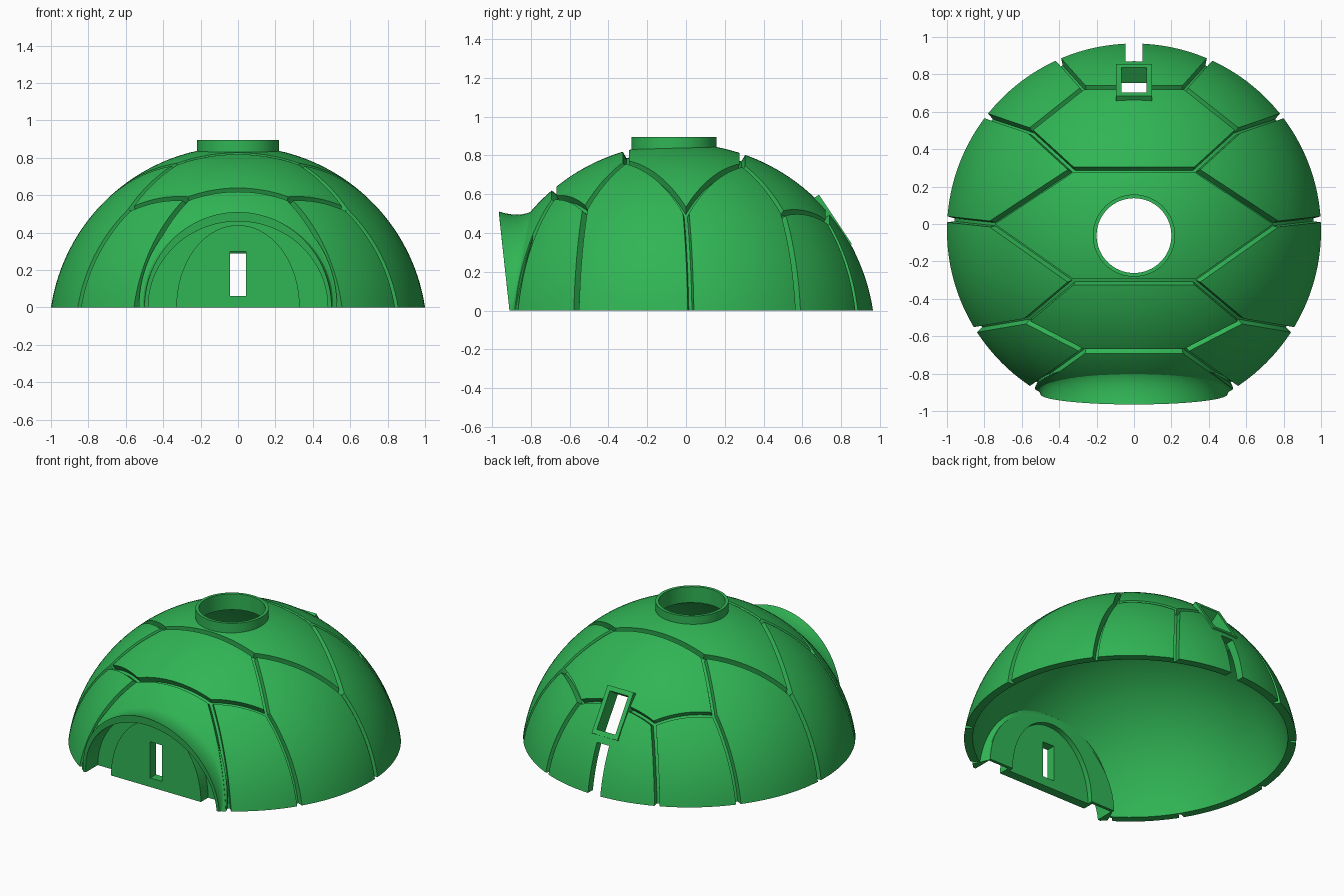
import bpy, bmesh, math
from mathutils import Vector, Matrix

if "Cube" in bpy.data.objects:
    bpy.data.objects.remove(bpy.data.objects["Cube"])

CEN = Vector((0, -0.035, -0.15))   # centre of the dome's sphere
R = 1.0112                         # outer radius
RI = 0.96                          # inner radius

green = bpy.data.materials.new("shell_green")
green.diffuse_color = (0.03, 0.46, 0.09, 1)
green.use_nodes = True
green.node_tree.nodes["Principled BSDF"].inputs["Base Color"].default_value = green.diffuse_color


def finish(name, bm):
    bmesh.ops.recalc_face_normals(bm, faces=bm.faces)
    me = bpy.data.meshes.new(name)
    bm.to_mesh(me)
    bm.free()
    me.materials.append(green)
    ob = bpy.data.objects.new(name, me)
    bpy.context.collection.objects.link(ob)
    return ob


def loft(name, rings, closed_path=False):
    """Skin a list of closed cross-sections; cap the ends of an open path."""
    bm = bmesh.new()
    vs = [[bm.verts.new(p) for p in r] for r in rings]
    n, m = len(vs), len(vs[0])
    for i in range(n if closed_path else n - 1):
        a, b = vs[i], vs[(i + 1) % n]
        for j in range(m):
            k = (j + 1) % m
            bm.faces.new((a[j], a[k], b[k], b[j]))
    if not closed_path:
        bm.faces.new(vs[0])
        bm.faces.new(vs[-1])
    return finish(name, bm)


def lathe(name, profile, centre, steps):
    rings = []
    for i in range(steps):
        a = 2 * math.pi * i / steps
        rings.append([(centre[0] + r * math.cos(a), centre[1] + r * math.sin(a), z)
                      for r, z in profile])
    return loft(name, rings, True)


def box(name, size, centre, tilt=0.0):
    bm = bmesh.new()
    bmesh.ops.create_cube(bm, size=1)
    bm.transform(Matrix.Translation(centre) @ Matrix.Rotation(tilt, 4, 'X')
                 @ Matrix.Diagonal((*size, 1)))
    return finish(name, bm)


def arch(name, hw, h, y0, y1, full=False):
    """Half-ellipse (or whole ellipse) slab standing across the y axis."""
    n = 64 if full else 40
    span = 2 * math.pi if full else math.pi
    pts = [(hw * math.cos(span * i / n), h * math.sin(span * i / n))
           for i in range(n if full else n + 1)]
    return loft(name, [[(x, y, z) for x, z in pts] for y in (y0, y1)])


def cut(target, cutter):
    m = target.modifiers.new("cut", 'BOOLEAN')
    m.operation, m.solver, m.object = 'DIFFERENCE', 'EXACT', cutter
    bpy.context.view_layer.objects.active = target
    bpy.ops.object.modifier_apply(modifier=m.name)
    bpy.data.objects.remove(cutter)


def on_dome(x, y):
    dx, dy = x - CEN.x, y - CEN.y
    return Vector((x, y, CEN.z + math.sqrt(max(R * R - dx * dx - dy * dy, 0))))


# dome shell
N = 32
ao, ai = math.asin(0.15 / R), math.asin(0.15 / RI)
prof = []
for rad, a0, order in ((R, ao, range(N + 1)), (RI, ai, range(N, -1, -1))):
    top = math.acos(0.1 / rad)
    for i in order:
        a = a0 + (top - a0) * i / N
        prof.append((rad * math.cos(a), CEN.z + rad * math.sin(a)))
dome = lathe("dome_shell", prof, CEN, 128)

# openings: chimney, doorway, rear slot, rear vent
VENT_T = -math.radians(56.3)
VENT_N = Vector((0, 0.832, 0.555))
VENT_C = Vector((0, 0.77, 0.47)) - VENT_N * 0.05
HOLE = (0, -0.062)
cut(dome, lathe("c", [(0.001, 0.5), (0.21, 0.5), (0.21, 1), (0.001, 1)], HOLE, 64))
cut(dome, arch("c", 0.49, 0.475, -1.2, -0.6, True))
cut(dome, box("c", (0.09, 0.4, 0.6), (0, 1.0, 0.0)))
cut(dome, box("c", (0.16, 0.27, 0.3), VENT_C, VENT_T))


# seams between the shell plates
def seam(a, b):
    a, b = Vector(a), Vector(b)
    c2 = CEN.to_2d()
    rim = (b - c2).length > 0.96
    if rim:
        b = c2 + (b - c2).normalized() * 0.9999
    pts = []
    for i in range(15):
        t = i / 14
        if rim:
            t = math.sin(t * math.pi / 2)
        pts.append(on_dome(*a.lerp(b, t)))
    d0, d1 = (pts[0] - pts[1]).normalized(), (pts[-1] - pts[-2]).normalized()
    pts.insert(0, pts[0] + d0 * 0.008)
    pts.append(pts[-1] + d1 * (0.05 if rim else 0.008))
    rings = []
    for i, p in enumerate(pts):
        t = (pts[min(i + 1, len(pts) - 1)] - pts[max(i - 1, 0)]).normalized()
        n = (p - CEN).normalized()
        s = n.cross(t).normalized()
        rings.append([p + s * w + n * h for w, h in
                      ((-0.02, 0.02), (0.02, 0.02), (0.008, -0.038), (-0.008, -0.038))])
    cut(dome, loft("c", rings))


# cross seams
for x, y in ((0.27, 0.73), (0.33, 0.29), (0.33, -0.31), (0.27, -0.68)):
    seam((-x, y), (x, y))
# side seams, mirrored
SIDE = [((0.27, 0.73), (0.40, 0.87)), ((0.27, 0.73), (0.56, 0.50)),
        ((0.56, 0.50), (0.78, 0.57)), ((0.56, 0.50), (0.33, 0.29)),
        ((0.33, 0.29), (0.77, 0.0)), ((0.77, 0.0), (1.0, 0.025)),
        ((0.77, 0.0), (0.33, -0.31)), ((0.33, -0.31), (0.58, -0.52)),
        ((0.58, -0.52), (0.84, -0.56)), ((0.58, -0.52), (0.27, -0.68)),
        ((0.27, -0.68), (0.54, -0.87))]
for s in (1, -1):
    for a, b in SIDE:
        seam((s * a[0], a[1]), (s * b[0], b[1]))

# chimney collar
collar = lathe("chimney_collar", [(0.2, 0.79), (0.22, 0.79), (0.22, 0.895), (0.2, 0.895)], HOLE, 64)

# flared hood over the doorway
rings = []
for i in range(49):
    th = math.pi * i / 48
    c, s = math.cos(th), math.sin(th)
    bx, bz = 0.53 * c, 0.59 * s
    base = Vector((bx, CEN.y - math.sqrt((R - 0.003) ** 2 - bx * bx - (bz - CEN.z) ** 2), bz))
    ctrl = Vector((0.505 * c, -0.89 + 0.10 * s, 0.455 * s))
    lip = Vector((0.50 * c, -0.91 - 0.055 * s, 0.51 * s))
    ring = [base * (1 - t) ** 2 + ctrl * 2 * t * (1 - t) + lip * t * t
            for t in (k / 10 for k in range(11))]
    ring += [(0.48 * c, -0.91 - 0.05 * s, 0.46 * s), (0.48 * c, -0.77, 0.46 * s)]
    rings.append(ring)
hood = loft("doorway_hood", rings)

# doorway back wall with a raised, slotted panel
wall = arch("doorway_wall", 0.485, 0.465, -0.785, -0.765)
cut(wall, arch("c", 0.32, 0.43, -1, -0.5, True))
panel = arch("doorway_panel", 0.33, 0.44, -0.86, -0.765)
cut(panel, arch("c", 0.31, 0.42, -0.80, -0.5, True))
cut(panel, box("c", (0.085, 0.4, 0.24), (0, -0.8, 0.18)))

# rear vent frame
vent = box("rear_vent_frame", (0.19, 0.306, 0.10), VENT_C, VENT_T)
cut(vent, box("c", (0.135, 0.245, 0.3), VENT_C, VENT_T))

# smooth the round parts, keep edges sharp
bpy.ops.object.select_all(action='DESELECT')
for ob in (dome, collar, hood, wall, panel):
    ob.select_set(True)
bpy.context.view_layer.objects.active = dome
bpy.ops.object.shade_smooth_by_angle(angle=math.radians(30))
